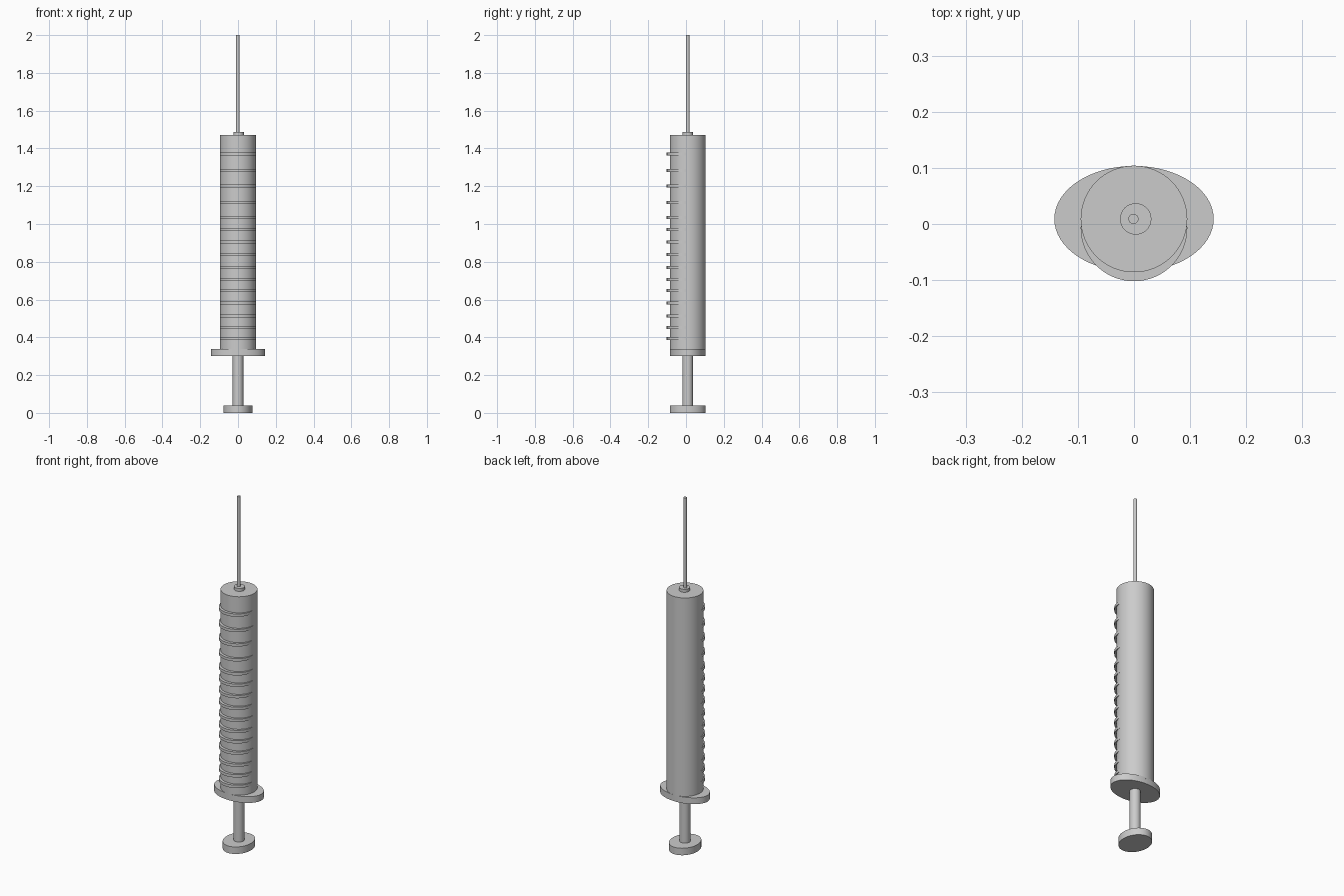
import bpy
import math

if "Cube" in bpy.data.objects:
    bpy.data.objects.remove(bpy.data.objects["Cube"])


def rod(name, x, y, z0, z1, rx, ry=None, sides=64):
    """Upright round or oval cylinder between two heights."""
    bpy.ops.mesh.primitive_cylinder_add(
        vertices=sides, radius=1, depth=1, location=(x, y, (z0 + z1) / 2))
    ob = bpy.context.object
    ob.name = name
    ob.scale = (rx, ry or rx, z1 - z0)
    bpy.ops.object.transform_apply(location=False, rotation=False, scale=True)
    bpy.ops.object.shade_smooth_by_angle(angle=math.radians(30))
    return ob


CY = 0.009  # common axis of the syringe

# Plunger: oval thumb rest and rod
rod("thumb_rest", -0.001, CY, 0.0, 0.04, 0.077, 0.095)
rod("plunger_rod", 0.0, CY, 0.03, 0.31, 0.028, sides=32)

# Oval finger flange and barrel
rod("finger_flange", 0.0, CY, 0.302, 0.338, 0.142, 0.0945)
rod("barrel", 0.0, CY, 0.33, 1.47, 0.095)

# Raised graduation marks, discs pushed out through the front of the barrel
marks = [0.393, 0.453, 0.514, 0.583, 0.647, 0.706, 0.77, 0.838,
         0.905, 0.97, 1.035, 1.115, 1.20, 1.282, 1.37]
for i, z in enumerate(marks):
    rod(f"graduation_mark_{i + 1}", 0.0, -0.007, z - 0.008, z + 0.008, 0.095)

# Needle hub and needle
rod("needle_hub", 0.003, CY, 1.465, 1.487, 0.028, sides=32)
rod("needle", -0.001, CY, 1.48, 2.0, 0.009, sides=24)
